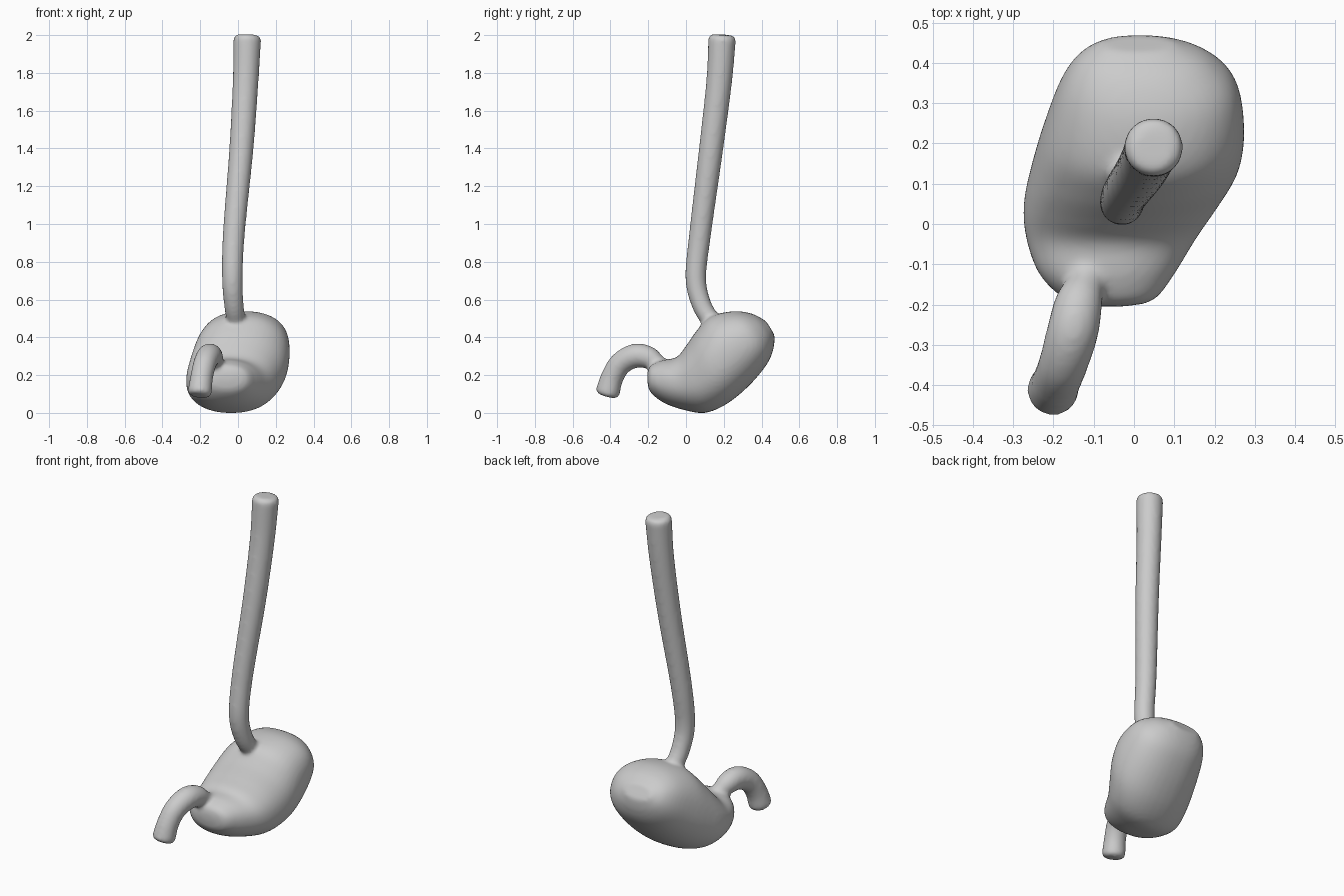
import bpy, bmesh, math
from mathutils import Vector

if "Cube" in bpy.data.objects:
    bpy.data.objects.remove(bpy.data.objects["Cube"])

SIDES = 40


def spline(rows, steps):
    """Catmull-Rom interpolation of rows of numbers."""
    rows = [Vector(r) for r in rows]
    pts = [rows[0] * 2 - rows[1]] + rows + [rows[-1] * 2 - rows[-2]]
    out = []
    for i in range(1, len(pts) - 2):
        a, b, c, d = pts[i - 1:i + 3]
        for k in range(steps):
            t = k / steps
            out.append(0.5 * (2 * b + (c - a) * t + (2 * a - 5 * b + 4 * c - d) * t * t
                              + (3 * b - a - 3 * c + d) * t ** 3))
    return out + [rows[-1]]


def signed_pow(v, p):
    return math.copysign(abs(v) ** p, v)


def loft(bm, rings, power=1.0):
    """Closed skin through rings given as (centre, half axis u, half axis v)."""
    loops = []
    for c, u, v in rings:
        loop = []
        for i in range(SIDES):
            a = 2 * math.pi * i / SIDES
            loop.append(bm.verts.new(c + u * signed_pow(math.cos(a), power)
                                     + v * signed_pow(math.sin(a), power)))
        loops.append(loop)
    for p, q in zip(loops, loops[1:]):
        for i in range(SIDES):
            j = (i + 1) % SIDES
            bm.faces.new((p[i], p[j], q[j], q[i]))
    bm.faces.new(loops[0][::-1])
    bm.faces.new(loops[-1])


def tube(bm, rows):
    """Tube through (x, y, z, radius) with a softly rounded far end."""
    pts = spline(rows, 8)
    rings = []
    for i, p in enumerate(pts):
        t = (pts[min(i + 1, len(pts) - 1)] - pts[max(i - 1, 0)])
        t = Vector(t[:3]).normalized()
        u = (Vector((1, 0, 0)) - t * t.x).normalized()
        rings.append((Vector(p[:3]), u * p[3], t.cross(u) * p[3]))
    c, u, v = rings[-1]
    for push, s in ((0.012, 0.97), (0.022, 0.86), (0.027, 0.65)):
        rings.append((c + t * push, u * s, v * s))
    loft(bm, rings)


bm = bmesh.new()

# Stomach sac: upper (y, z), lower (y, z), left x, right x
sac = [
    (-0.205, 0.215, -0.205, 0.165, -0.11, -0.02),
    (-0.188, 0.250, -0.188, 0.110, -0.17, 0.05),
    (-0.130, 0.278, -0.120, 0.055, -0.235, 0.10),
    (-0.050, 0.295, -0.020, 0.018, -0.268, 0.155),
    (0.000, 0.355, 0.100, 0.000, -0.274, 0.21),
    (0.060, 0.440, 0.220, 0.050, -0.255, 0.26),
    (0.130, 0.510, 0.340, 0.150, -0.225, 0.274),
    (0.250, 0.538, 0.430, 0.260, -0.185, 0.255),
    (0.350, 0.525, 0.463, 0.340, -0.14, 0.19),
    (0.425, 0.485, 0.470, 0.410, -0.08, 0.10),
]
rings = []
for uy, uz, ly, lz, x0, x1 in spline(sac, 5):
    centre = Vector(((x0 + x1) / 2, (uy + ly) / 2, (uz + lz) / 2))
    rings.append((centre, Vector(((x1 - x0) / 2, 0, 0)),
                  Vector((0, (uy - ly) / 2, (uz - lz) / 2))))
loft(bm, rings, 0.9)

# Oesophagus
tube(bm, [
    (0.01, 0.20, 0.40, 0.050), (-0.01, 0.13, 0.49, 0.050), (-0.023, 0.078, 0.585, 0.052),
    (-0.030, 0.052, 0.72, 0.055), (-0.022, 0.075, 0.95, 0.058), (0.018, 0.133, 1.40, 0.064),
    (0.040, 0.175, 1.75, 0.068), (0.049, 0.191, 1.975, 0.073),
])

# Duodenum
tube(bm, [
    (-0.10, -0.06, 0.20, 0.05), (-0.12, -0.145, 0.255, 0.048), (-0.138, -0.20, 0.293, 0.060),
    (-0.153, -0.27, 0.302, 0.064), (-0.175, -0.345, 0.262, 0.061),
    (-0.192, -0.39, 0.19, 0.060), (-0.202, -0.413, 0.115, 0.064),
])

bmesh.ops.recalc_face_normals(bm, faces=bm.faces)
mesh = bpy.data.meshes.new("stomach")
bm.to_mesh(mesh)
bm.free()
stomach = bpy.data.objects.new("stomach", mesh)
bpy.context.collection.objects.link(stomach)

# Fuse the organs into one skin and soften the joins
fuse = stomach.modifiers.new("fuse", 'REMESH')
fuse.mode = 'VOXEL'
fuse.voxel_size = 0.011
fuse.use_smooth_shade = True
soften = stomach.modifiers.new("soften", 'SMOOTH')
soften.factor = 0.5
soften.iterations = 8
